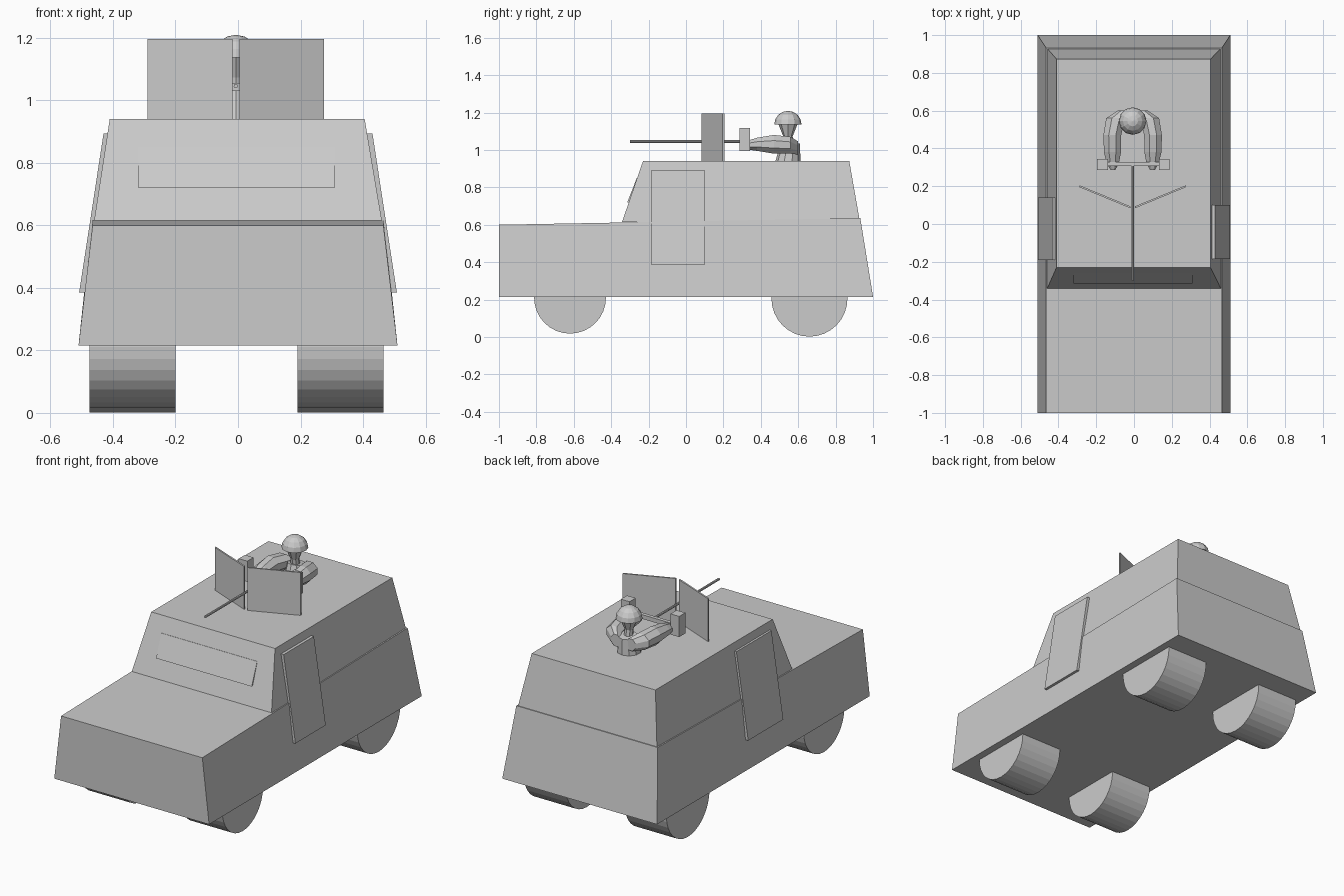
import bpy, bmesh
from math import radians
from mathutils import Vector

if "Cube" in bpy.data.objects:
    bpy.data.objects.remove(bpy.data.objects["Cube"])


def mesh(name, verts, faces):
    me = bpy.data.meshes.new(name)
    me.from_pydata(verts, [], faces)
    bm = bmesh.new()
    bm.from_mesh(me)
    bmesh.ops.recalc_face_normals(bm, faces=bm.faces)
    bm.to_mesh(me)
    bm.free()
    ob = bpy.data.objects.new(name, me)
    bpy.context.collection.objects.link(ob)
    return ob


def loft(name, *rings):
    """Skin a stack of equal rings and cap both ends."""
    n = len(rings[0])
    verts = [v for r in rings for v in r]
    faces = [list(range(n)), list(range(len(verts) - n, len(verts)))]
    for k in range(len(rings) - 1):
        for i in range(n):
            j = (i + 1) % n
            faces.append((k*n + i, k*n + j, k*n + n + j, k*n + n + i))
    return mesh(name, verts, faces)


def rect(x0, x1, y0, y1, z0, z1=None):
    z1 = z0 if z1 is None else z1
    return [(x0, y0, z0), (x1, y0, z0), (x1, y1, z1), (x0, y1, z1)]


def box(name, x0, x1, y0, y1, z0, z1):
    return loft(name, rect(x0, x1, y0, y1, z0), rect(x0, x1, y0, y1, z1))


def tube(name, a, b, r1, r2, sides):
    a, b = Vector(a), Vector(b)
    d = b - a
    bpy.ops.mesh.primitive_cone_add(vertices=sides, radius1=r1, radius2=r2,
                                    depth=d.length, location=(a + b) / 2)
    ob = bpy.context.object
    ob.rotation_euler = d.to_track_quat('Z', 'Y').to_euler()
    ob.name = name
    return ob


# Hull with tapered sides and sloping rear, cab on top
loft("hull", rect(-.51, .51, -1, 1, .215), rect(-.465, .465, -1, .932, .6, .635))
loft("cab", rect(-.46, .46, -.342, .93, .615), rect(-.41, .405, -.23, .873, .94))

# Windscreen panel, a little shallower than the cab front
loft("windscreen",
     [(-.32, -.314, .72), (.31, -.314, .72), (.31, -.263, .85), (-.32, -.263, .85)],
     [(-.32, -.28, .72), (.31, -.28, .72), (.31, -.24, .85), (-.32, -.24, .85)])

# Doors leaning with the sides
for s, y0, y1 in ((-1, -.19, .14), (1, -.185, .1)):
    loft("door",
         [(s*.508, y0, .385), (s*.508, y1, .385), (s*.43, y1, .893), (s*.43, y0, .893)],
         [(s*.48, y0, .385), (s*.48, y1, .385), (s*.40, y1, .893), (s*.40, y0, .893)])

# Wheels
for x0, x1 in ((-.475, -.2), (.19, .465)):
    tube("front_wheel", (x0, -.62, .21), (x1, -.62, .21), .192, .192, 32)
    tube("rear_wheel", (x0, .66, .205), (x1, .66, .205), .203, .203, 32)

# Gun shields in a V, barrel and crossbar with grips
for s in (-1, 1):
    a, b, t = -.007 + s*.011, -.007 + s*.282, .01
    loft("gun_shield", *[[(a, .083, z), (b, .195, z), (b, .195 + t, z), (a, .083 + t, z)]
                         for z in (.94, 1.195)])
    xs = sorted((-.003 + s*.135, -.003 + s*.192))
    box("gun_grip", *xs, .285, .343, .995, 1.118)
tube("gun_barrel", (-.007, -.3, 1.045), (-.007, .32, 1.045), .007, .007, 8)
box("gun_crossbar", -.15, .15, .306, .328, 1.03, 1.055)

# Gunner: torso, head, helmet
cx, cy = -.007, .545
tube("torso", (cx, .545, .93), (cx, .56, 1.04), .068, .05, 10)
tube("neck", (cx, .55, 1.03), (cx, .545, 1.075), .025, .025, 8)
tube("face", (cx, .545, 1.06), (cx, .545, 1.14), .02, .052, 8)
bpy.ops.mesh.primitive_uv_sphere_add(segments=12, ring_count=8, radius=.073,
                                     location=(cx, cy, 1.136))
helmet = bpy.context.object
helmet.name = "helmet"
bm = bmesh.new()
bm.from_mesh(helmet.data)
cut = bmesh.ops.bisect_plane(bm, geom=bm.verts[:] + bm.edges[:] + bm.faces[:],
                             plane_co=(0, 0, 0), plane_no=(0, 0, 1), clear_inner=True)
bmesh.ops.holes_fill(bm, edges=[e for e in bm.edges if e.is_boundary])
bm.to_mesh(helmet.data)
bm.free()

# Arms: octagonal sections (x, y, z, half width, half height) from shoulder to hand
sections = [(.05, .60, 1.01, .03, .035), (.09, .56, 1.025, .05, .045),
            (.108, .47, 1.03, .047, .05), (.107, .38, 1.03, .045, .035),
            (.105, .32, 1.025, .032, .022), (.105, .285, 1.02, .012, .012)]
octagon = [(1, .4), (.4, 1), (-.4, 1), (-1, .4), (-1, -.4), (-.4, -1), (.4, -1), (1, -.4)]
for s in (-1, 1):
    loft("arm", *[[(cx + s*x + u*w, y, z + v*h) for u, v in octagon]
                  for x, y, z, w, h in sections])
